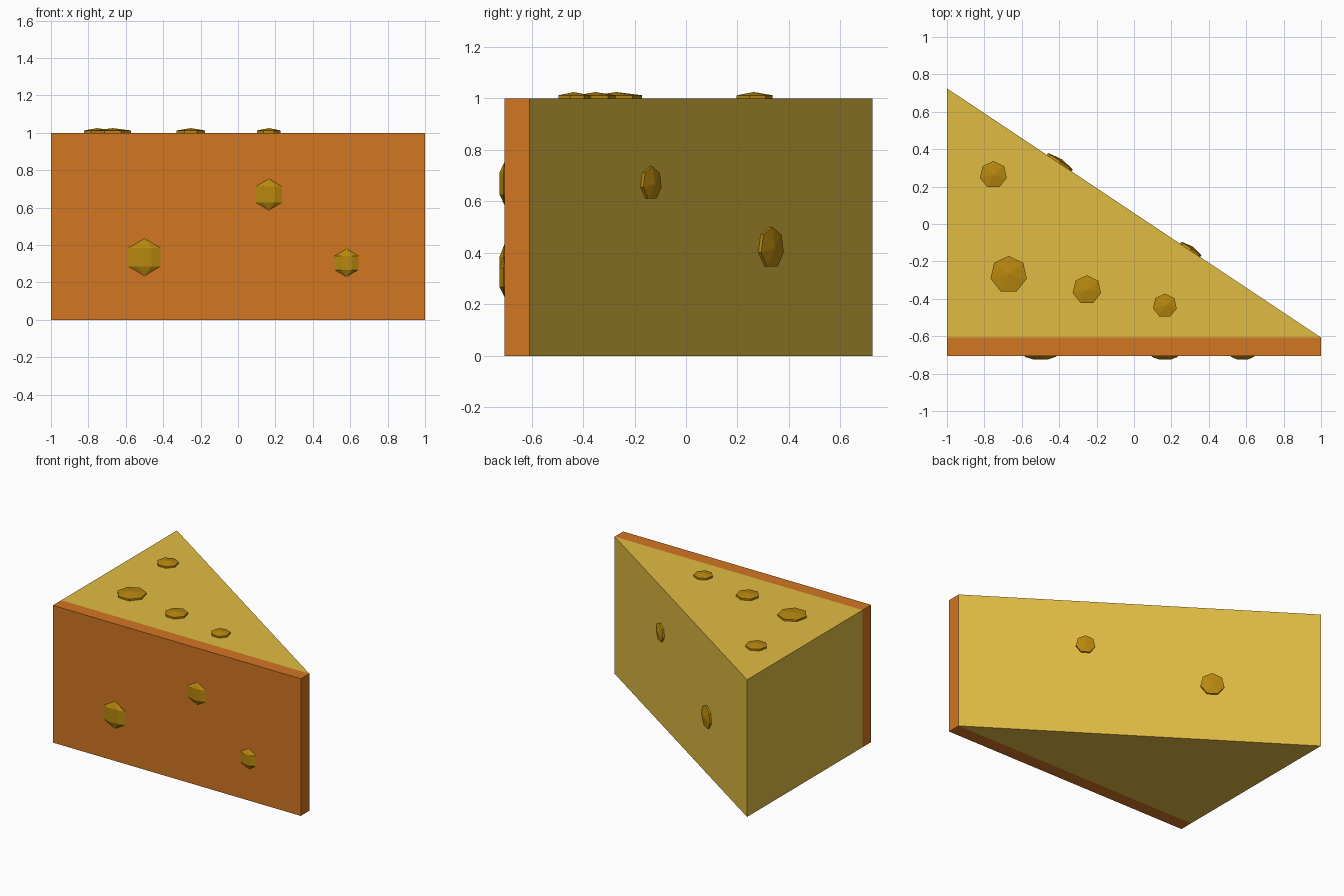
import bpy, bmesh, math
from mathutils import Matrix, Vector

if "Cube" in bpy.data.objects:
    bpy.data.objects.remove(bpy.data.objects["Cube"])


def material(name, rgb):
    """Flat colour from 0-255 sRGB values."""
    def lin(c):
        c /= 255
        return c / 12.92 if c <= 0.04045 else ((c + 0.055) / 1.055) ** 2.4
    m = bpy.data.materials.new(name)
    m.diffuse_color = (*[lin(c) for c in rgb], 1)
    m.use_nodes = True
    m.node_tree.nodes["Principled BSDF"].inputs["Base Color"].default_value = m.diffuse_color
    return m


CHEESE = material("cheese yellow", (224, 188, 66))
RIND = material("rind orange", (210, 118, 34))
HOLE = material("hole dark gold", (184, 136, 14))


def add_object(name, bm, mat):
    bmesh.ops.recalc_face_normals(bm, faces=bm.faces[:])
    me = bpy.data.meshes.new(name)
    bm.to_mesh(me)
    bm.free()
    me.materials.append(mat)
    ob = bpy.data.objects.new(name, me)
    bpy.context.collection.objects.link(ob)
    return ob


def prism(name, outline, height, mat):
    bm = bmesh.new()
    base = bm.faces.new([bm.verts.new((x, y, 0)) for x, y in outline])
    ext = bmesh.ops.extrude_face_region(bm, geom=[base], use_keep_orig=True)
    top = [g for g in ext["geom"] if isinstance(g, bmesh.types.BMVert)]
    bmesh.ops.translate(bm, verts=top, vec=(0, 0, height))
    add_object(name, bm, mat)


def spot(name, centre, scale, basis=Matrix.Identity(3)):
    """Seven-sided, three-band ball, flattened by scale; one corner on local +y."""
    n, bm = 7, bmesh.new()

    def vert(r, a, z):
        p = Vector((r * math.sin(a) * scale[0], r * math.cos(a) * scale[1], z * scale[2]))
        return bm.verts.new(basis @ p + Vector(centre))
    rings = [[vert(math.sqrt(0.75), 2 * math.pi * i / n, z) for i in range(n)]
             for z in (0.5, -0.5)]
    poles = [vert(0, 0, 1), vert(0, 0, -1)]
    for i in range(n):
        j = (i + 1) % n
        bm.faces.new((rings[0][i], rings[0][j], rings[1][j], rings[1][i]))
        for ring, pole in zip(rings, poles):
            bm.faces.new((ring[i], ring[j], pole))
    add_object(name, bm, HOLE)


FRONT, SEAM, BACK, DEPTH = -0.705, -0.607, 0.725, 0.025

# Cheese wedge and the rind along its front
prism("cheese_wedge", [(-1, SEAM), (1, SEAM), (-1, BACK)], 1, CHEESE)
prism("rind", [(-1, FRONT), (1, FRONT), (1, SEAM), (-1, SEAM)], 1, RIND)

# Holes on the top
for i, (x, y, r) in enumerate([(-0.67, -0.27, 0.115), (-0.252, -0.352, 0.09),
                               (0.165, -0.437, 0.075), (-0.752, 0.263, 0.085)]):
    spot(f"top_hole_{i + 1}", (x, y, 1), (r, r, DEPTH))

# Holes on the rind, flattened front to back
for i, (x, z, r) in enumerate([(-0.5, 0.335, 0.1), (0.165, 0.67, 0.084),
                               (0.58, 0.305, 0.075)]):
    spot(f"rind_hole_{i + 1}", (x, FRONT, z), (r, DEPTH, r))

# Holes on the slanted cut face, facing along its normal
normal = Vector((BACK - SEAM, 2, 0)).normalized()
up = Vector((0, 0, 1))
basis = Matrix((up.cross(normal), up, normal)).transposed()
for i, (t, z, r) in enumerate([(0.3, 0.42, 0.094), (0.65, 0.67, 0.076)]):
    centre = (-1 + 2 * t, BACK + (SEAM - BACK) * t, z)
    spot(f"cut_face_hole_{i + 1}", centre, (r, r, DEPTH), basis)
